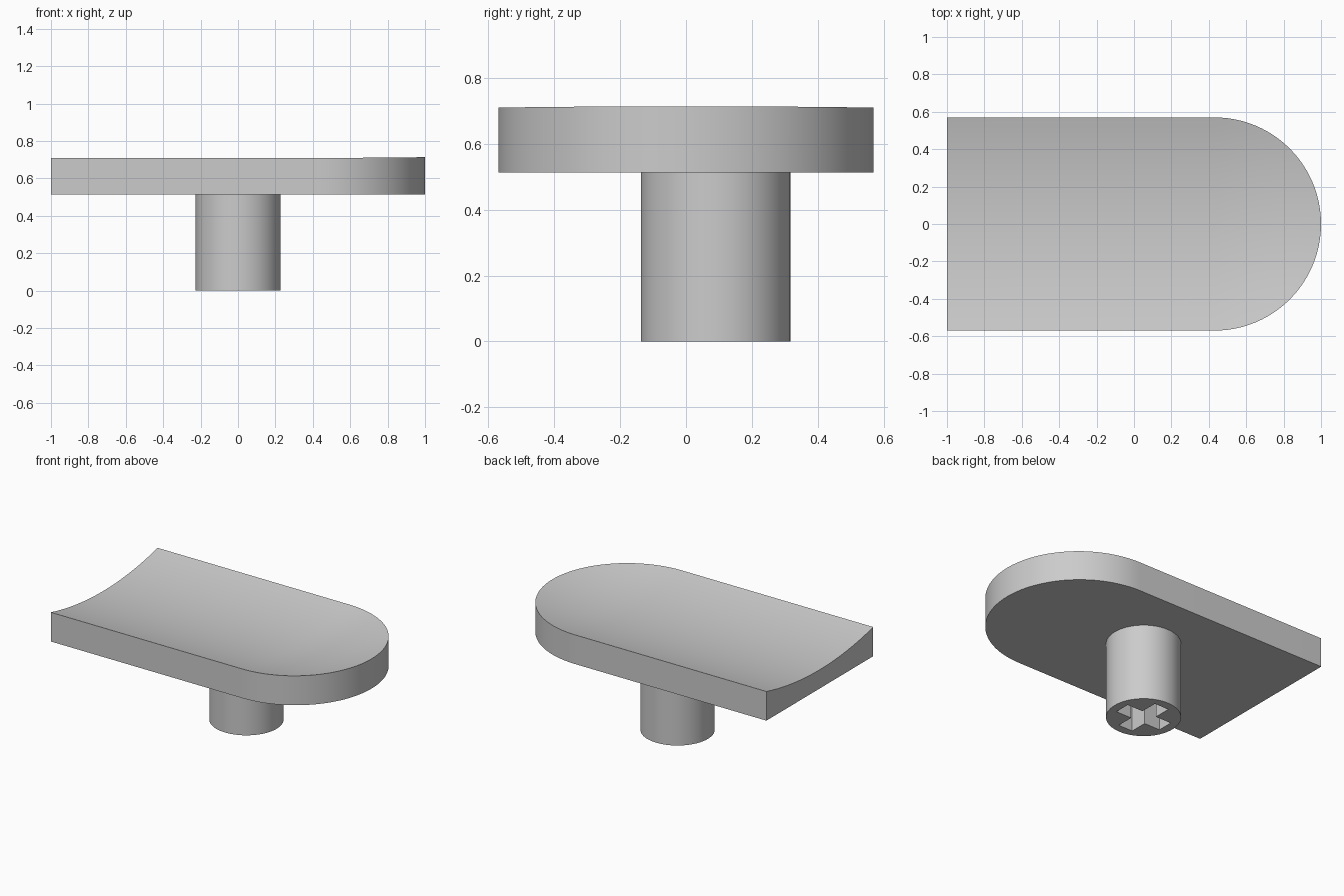
import bpy
import bmesh
from math import sin, cos, pi, radians, sqrt

if "Cube" in bpy.data.objects:
    bpy.data.objects.remove(bpy.data.objects["Cube"])

HALF = 0.57           # half width of the cap and radius of its round end
CX = 1 - HALF         # centre of the round end
BOTTOM, RIM, SAG = 0.513, 0.71, 0.07
R = (HALF ** 2 + SAG ** 2) / (2 * SAG)   # radius of the dished top

grey = bpy.data.materials.new("light grey plastic")
grey.use_nodes = True
grey.diffuse_color = (0.6, 0.6, 0.6, 1)
grey.node_tree.nodes["Principled BSDF"].inputs["Base Color"].default_value = (0.6, 0.6, 0.6, 1)


def make_object(name, bm):
    bmesh.ops.recalc_face_normals(bm, faces=bm.faces)
    mesh = bpy.data.meshes.new(name)
    bm.to_mesh(mesh)
    bm.free()
    mesh.materials.append(grey)
    obj = bpy.data.objects.new(name, mesh)
    bpy.context.collection.objects.link(obj)
    return obj


def activate(obj):
    bpy.ops.object.select_all(action="DESELECT")
    obj.select_set(True)
    bpy.context.view_layer.objects.active = obj


def prism(bm, outline, z0, z1):
    face = bm.faces.new([bm.verts.new((x, y, z0)) for x, y in outline])
    top = bmesh.ops.extrude_face_region(bm, geom=[face])["geom"]
    for v in top:
        if isinstance(v, bmesh.types.BMVert):
            v.co.z = z1


# Cap: nested U-shaped rows make a trough that ends in a bowl
def dish_row(bm, r):
    z = RIM - SAG + R - sqrt(R * R - r * r)
    pts = [(-1, -r)]
    steps = 48
    for i in range(steps + 1):
        a = -pi / 2 + pi * i / steps
        pts.append((CX + r * cos(a), r * sin(a)))
    pts.append((-1, r))
    return [bm.verts.new((x, y, z + 0.004 * max(0, (x - CX) / HALF) ** 2)) for x, y in pts]


bm = bmesh.new()
rows = [dish_row(bm, HALF * i / 14) for i in range(15)]
for inner, outer in zip(rows, rows[1:]):
    for k in range(len(inner) - 1):
        bm.faces.new((inner[k], outer[k], outer[k + 1], inner[k + 1]))
bmesh.ops.remove_doubles(bm, verts=bm.verts, dist=0.0001)
lower = bmesh.ops.extrude_face_region(bm, geom=bm.faces[:], use_keep_orig=True)["geom"]
for v in lower:
    if isinstance(v, bmesh.types.BMVert):
        v.co.z = BOTTOM
floor = [f for f in lower if isinstance(f, bmesh.types.BMFace)]
bmesh.ops.dissolve_faces(bm, faces=floor, use_verts=False)
cap = make_object("cap", bm)

# Stem: round post set a little behind the middle
STEM_Y, STEM_R = 0.09, 0.227
bm = bmesh.new()
prism(bm, [(STEM_R * cos(2 * pi * i / 64), STEM_Y + STEM_R * sin(2 * pi * i / 64))
           for i in range(64)], 0, BOTTOM + 0.01)
stem = make_object("stem", bm)

# Cross-shaped socket in the foot of the stem
ARM, SLOT = 0.17, 0.053
quarter = [(ARM, -SLOT), (ARM, SLOT), (SLOT, SLOT)]
cross = []
for turn in range(4):
    cross += [(x, y + STEM_Y) for x, y in quarter]
    quarter = [(-y, x) for x, y in quarter]
bm = bmesh.new()
prism(bm, cross, -0.1, 0.38)
cutter = make_object("socket_cutter", bm)
cutter.hide_render = True
cut = stem.modifiers.new("socket", "BOOLEAN")
cut.operation = "DIFFERENCE"
cut.solver = "EXACT"
cut.object = cutter
activate(stem)
bpy.ops.object.modifier_apply(modifier=cut.name)
bpy.data.objects.remove(cutter)

for part in (cap, stem):
    activate(part)
    bpy.ops.object.shade_smooth_by_angle(angle=radians(30))
